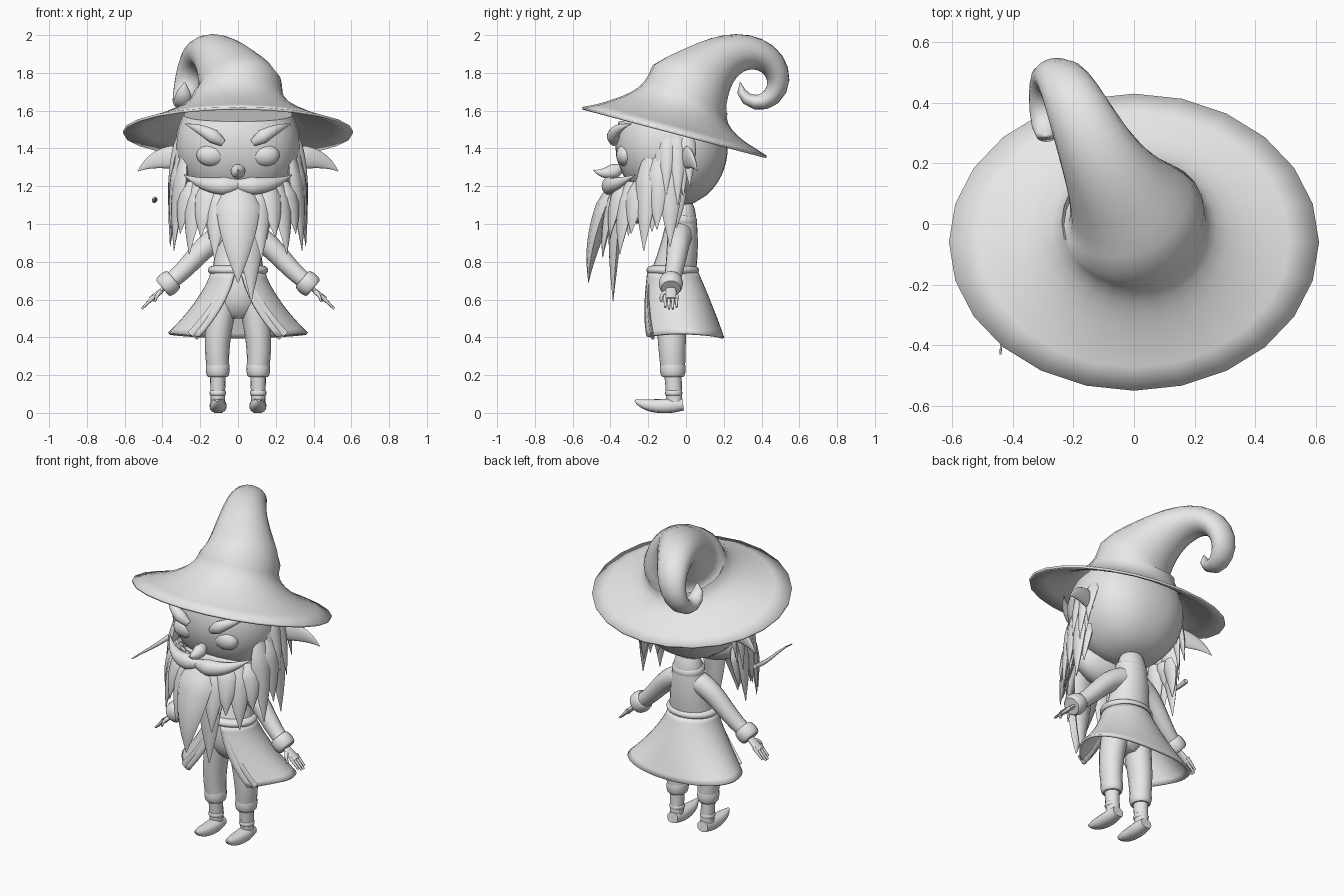
import bpy, bmesh, math
from mathutils import Vector

cube = bpy.data.objects.get("Cube")
if cube:
    bpy.data.objects.remove(cube)

grey = bpy.data.materials.new("plain_grey")
grey.use_nodes = True
grey.diffuse_color = (.8, .8, .8, 1)
grey.node_tree.nodes["Principled BSDF"].inputs["Base Color"].default_value = grey.diffuse_color
X, Y, Z = Vector((1, 0, 0)), Vector((0, 1, 0)), Vector((0, 0, 1))


def finish(name, bm, thickness=0, offset=0):
    bmesh.ops.recalc_face_normals(bm, faces=bm.faces)
    mesh = bpy.data.meshes.new(name)
    bm.to_mesh(mesh)
    bm.free()
    mesh.materials.append(grey)
    mesh.shade_smooth()
    mesh.set_sharp_from_angle(angle=math.radians(45))
    obj = bpy.data.objects.new(name, mesh)
    bpy.context.collection.objects.link(obj)
    if thickness:
        shell = obj.modifiers.new("thickness", "SOLIDIFY")
        shell.thickness, shell.offset = thickness, offset
    return obj


def loft(name, points, widths, depths, side=X, seg=16, square=1, thickness=0):
    """Skin rings of given half width and half depth along a path; a thickness leaves it hollow."""
    bm = bmesh.new()
    rings = []
    for i, point in enumerate(points):
        before, after = points[max(i - 1, 0)], points[min(i + 1, len(points) - 1)]
        along = (after - before).normalized()
        across = (side - along * side.dot(along)).normalized()
        normal = along.cross(across)
        ring = []
        for k in range(seg):
            turn = math.tau * k / seg
            c, s = (math.copysign(abs(q) ** square, q) for q in (math.cos(turn), math.sin(turn)))
            ring.append(bm.verts.new(point + across * c * widths[i] + normal * s * depths[i]))
        rings.append(ring)
    for low, high in zip(rings, rings[1:]):
        for k in range(seg):
            bm.faces.new((low[k - 1], low[k], high[k], high[k - 1]))
    bm.faces.new(rings[-1])
    if not thickness:
        bm.faces.new(rings[0])
    return finish(name, bm, thickness, -1)


def curve_point(points, t):
    """Point on the Bezier curve steered by any number of points."""
    points = [Vector(p) for p in points]
    while len(points) > 1:
        points = [a.lerp(b, t) for a, b in zip(points, points[1:])]
    return points[0]


def sweep(name, points, shape, flat=1, side=X, steps=12, **options):
    """Loft along a curve; shape(t) gives the half width, flat the depth ratio."""
    ts = [i / steps for i in range(steps + 1)]
    widths = [max(shape(t), .003) for t in ts]
    depths = [w * flat for w in widths]
    return loft(name, [curve_point(points, t) for t in ts], widths, depths, side, **options)


def pair(name, points, shape, flat=1, side=X, **options):
    """A left part and its mirrored right part."""
    sweep("left_" + name, points, shape, flat, side, **options)
    mirrored = [(-x, y, z) for x, y, z in points]
    sweep("right_" + name, mirrored, shape, flat, Vector((-side.x, side.y, side.z)), **options)


# Width rules: a straight taper, a pointed leaf and a rounded band
def taper(start, end):
    return lambda t: start + (end - start) * t


def leaf(width):
    return lambda t: width * (1 - t * t) * min(1, .5 + 2 * t)


def band(width):
    return lambda t: width * (.8 + .2 * math.sin(math.pi * t) ** .5)


def ball(name, centre, scale):
    bm = bmesh.new()
    bmesh.ops.create_uvsphere(bm, u_segments=20, v_segments=12, radius=1)
    bmesh.ops.scale(bm, vec=scale, verts=bm.verts)
    bmesh.ops.translate(bm, vec=centre, verts=bm.verts)
    return finish(name, bm)


# Hat: hollow tilted brim easing into a cone, then a tip that curls ever tighter
path, widths, depths = [], [], []
for i in range(9):
    t = i / 8
    path.append(Vector((0, -.06 + .055 * t + .025 * t * t, 1.49 + .22 * t)))
    widths.append(.235 + .375 * (1 - t) ** 2.3)
    depths.append(widths[-1] * (.83 + .17 * t))
y, z = path[-1].y, path[-1].z
STEPS, LENGTH = 20, .95
for i in range(STEPS):
    s = (i + 1) / STEPS
    heading = math.radians(50 - 330 * (s - .5 / STEPS) ** 2)
    y += LENGTH / STEPS * math.cos(heading)
    z += LENGTH / STEPS * math.sin(heading)
    path.append(Vector((-.29 * math.sin(1.8 * s ** 1.2), y, z)))
    depths.append(.003 + .092 * (1 - s) ** .5 + .14 * (1 - s) ** 4)
    widths.append(depths[-1] * (1 + .5 * s))
loft("hat", path, widths, depths, seg=24, thickness=.014)

# Head and face
sweep("head", [(0, -.03, 1.1), (0, -.1, 1.58)],
      lambda t: .33 * math.sqrt(1 - (1.46 * t - .97) ** 2), .9, steps=16, seg=32, square=.85)
for label, sign in (("left", 1), ("right", -1)):
    ball(label + "_eye", (sign * .14, -.32, 1.365), (.08, .05, .06))
pair("eyebrow", [(.08, -.38, 1.43), (.18, -.41, 1.5), (.28, -.29, 1.53)], leaf(.04), .9, Z)
sweep("nose", [(0, -.34, 1.3), (0, -.42, 1.25), (0, -.49, 1.285)], leaf(.042))
pair("ear", [(.28, -.02, 1.35), (.43, .03, 1.37), (.53, .06, 1.28)], leaf(.065), .35, Z)
pair("moustache", [(-.01, -.4, 1.21), (.16, -.43, 1.18), (.285, -.27, 1.26)], leaf(.052), .9, Z)


# Beard and hair: pointed locks hanging from a ring around the jaw
def lock(angle, top, tip, reach, width, root=.32):
    def place(radius, height):
        return (radius * math.sin(angle), -.06 - radius * .95 * math.cos(angle), height)
    middle = place(max(root, reach - .04) + .03, (top + tip) / 2)
    facing = Vector((math.cos(angle), math.sin(angle), 0))
    return [place(root, top), middle, place(reach, tip)], leaf(width), .45, facing


ball("beard_base", (0, -.24, 1.14), (.22, .11, .14))
sweep("beard_centre_lock", *lock(0, 1.22, .69, .48, .125), seg=8)
sweep("beard_long_lock", *lock(.2, 1.22, .59, .35, .09), seg=8)
for i in range(7):
    angle, tip, reach = .3 + .2 * i, .82 + .1 * (i % 2) + .01 * i, .42 - .01 * i
    top = 1.22 if i < 4 else 1.35
    pair(f"beard_lock_{i}", *lock(angle, top, tip, reach, .07), seg=8)
    pair(f"beard_under_lock_{i}", *lock(angle + .1, 1.22, tip + .1, reach - .03, .055, .3), seg=8)
for i in range(6):
    pair(f"side_hair_lock_{i}",
         *lock(1.35 + .09 * i, 1.5, 1.1 + .05 * (i % 3), .35 + .02 * (i % 2), .045, .3), seg=8)

# Torso, collar and belt
sweep("torso", [(0, -.02, 1.12), (0, -.02, .9), (0, -.07, .72)],
      lambda t: .06 + .08 * t ** .6, .85, seg=24)
sweep("collar", [(0, -.02, 1.05), (0, -.03, .99)], band(.1), .85, seg=24)
sweep("belt", [(0, -.07, .73), (0, -.07, .78)], band(.16), .87, seg=24)


# Coat skirt: flares downward and parts at the front
def coat(t, f):
    gap = .12 + .5 * t
    angle = gap + (math.tau - 2 * gap) * f
    flare = 1 + .06 * t * t * math.cos(3 * angle)
    return Vector(((.14 + .22 * t ** 1.3) * math.sin(angle) * flare,
                   .05 * t - .07 - (.13 + .1 * t) * math.cos(angle) * flare,
                   .74 - .345 * t + .025 * (t * math.sin(angle)) ** 2))


bm = bmesh.new()
ROWS, COLUMNS = 12, 40
grid = [[bm.verts.new(coat(i / ROWS, j / COLUMNS)) for j in range(COLUMNS + 1)]
        for i in range(ROWS + 1)]
for upper, lower in zip(grid, grid[1:]):
    for j in range(COLUMNS):
        bm.faces.new((upper[j], upper[j + 1], lower[j + 1], lower[j]))
finish("coat_skirt", bm, .014)
pair("coat_trim", [coat(k / 6, .03) for k in range(7)], taper(.014, .032), .35, seg=8)

# Arms, cuffs and hands
pair("sleeve", [(.03, -.03, .95), (.18, -.04, .93), (.23, -.05, .78), (.38, -.08, .68)],
     taper(.07, .042), 1, Y)
pair("sleeve_cuff", [(.34, -.08, .71), (.4, -.08, .66)], band(.064), 1, Y)
pair("palm", [(.38, -.08, .67), (.46, -.08, .6)], taper(.025, .036), .45, Y)
for i in range(4):
    y, reach = -.11 + .02 * i, .05 - .01 * (i % 3 == 0)
    pair(f"finger_{i}", [(.44, y, .62), (.46 + reach, y, .6 - reach)], taper(.011, .006), 1, Y, seg=8)
pair("thumb", [(.41, -.1, .64), (.43, -.14, .63), (.44, -.13, .59)], taper(.013, .006), 1, Y, seg=8)

# Trousers, shins and curled shoes
sweep("trouser_seat", [(0, -.07, .74), (0, -.07, .5)],
      lambda t: .13 + .02 * t - .09 * t ** 4, .8, seg=24)
pair("trouser_leg", [(.07, -.07, .62), (.12, -.08, .42), (.107, -.07, .25)], taper(.08, .06), 1.1)
pair("trouser_cuff", [(.107, -.07, .275), (.107, -.07, .19)], band(.063), 1.08)
pair("shin", [(.107, -.07, .22), (.107, -.06, .04)], taper(.042, .037), 1.1)
pair("ankle_band", [(.107, -.065, .12), (.107, -.065, .09)], band(.044), 1.05)
pair("shoe", [(.105, -.015, .045), (.105, -.19, .02), (.11, -.27, .065)],
     lambda t: .046 * (1 - .85 * t ** 3) * min(1, .8 + t), .85, square=.85)

# Wand floating beside the right hand
sweep("wand", [(-.44, -.06, 1.13), (-.45, -.2, 1.11), (-.43, -.3, 1.14), (-.44, -.43, 1.13)],
      taper(.015, .003), seg=8)
